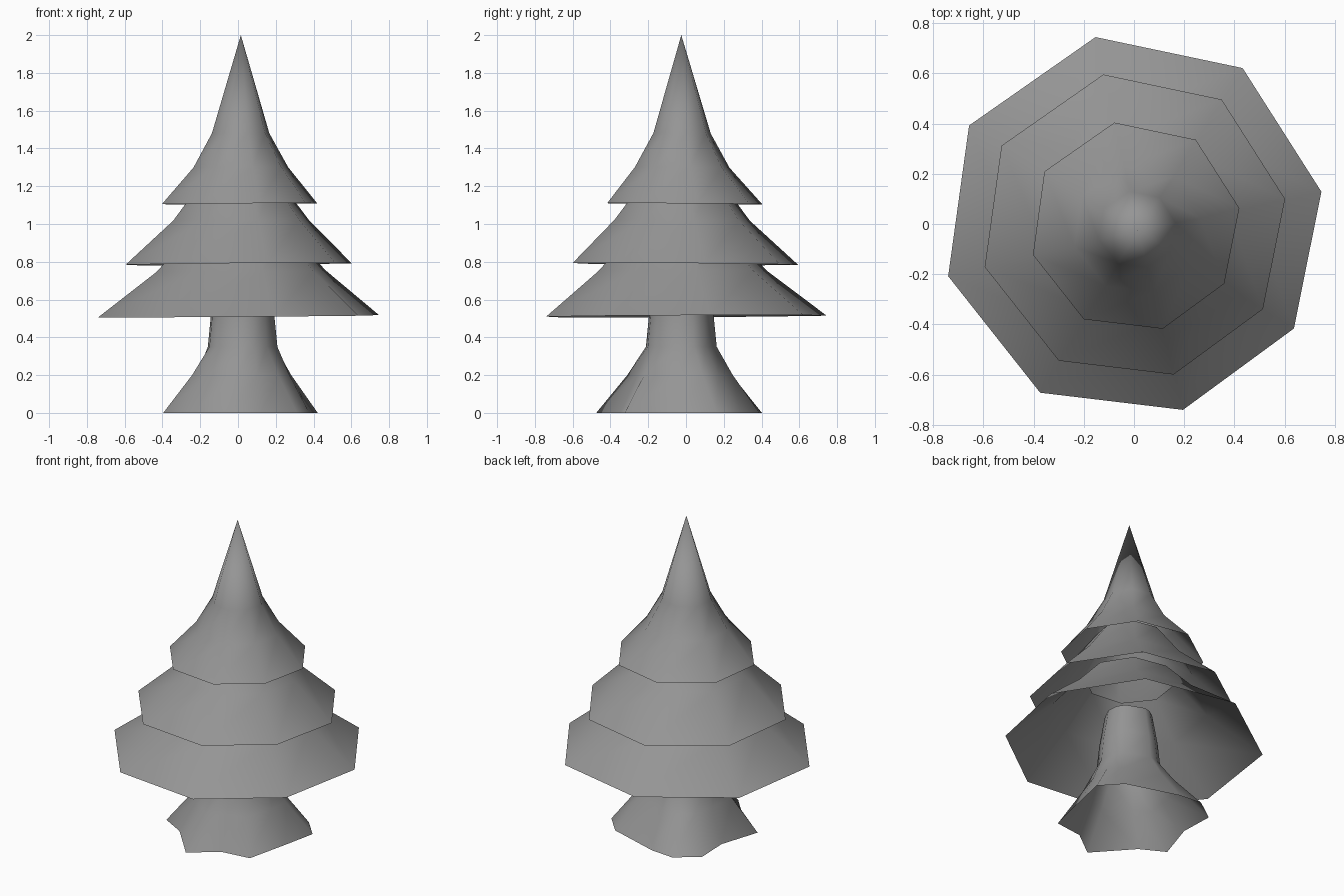
import bpy, bmesh, math

if "Cube" in bpy.data.objects:
    bpy.data.objects.remove(bpy.data.objects["Cube"])

# Matte mid-dark grey shared by every part
grey = bpy.data.materials.new("dark_grey")
grey.diffuse_color = (0.3, 0.3, 0.3, 1)
grey.use_nodes = True
grey.node_tree.nodes["Principled BSDF"].inputs["Base Color"].default_value = grey.diffuse_color


def loft(name, rings, tip=None):
    """Skin a stack of equal-length rings, optionally closed by a tip point."""
    bm = bmesh.new()
    loops = [[bm.verts.new(p) for p in ring] for ring in rings]
    n = len(loops[0])
    for a, b in zip(loops, loops[1:]):
        for i in range(n):
            j = (i + 1) % n
            bm.faces.new((a[i], a[j], b[j], b[i]))
    if tip:
        t = bm.verts.new(tip)
        for i in range(n):
            bm.faces.new((loops[-1][i], loops[-1][(i + 1) % n], t))
    for f in bm.faces:
        f.smooth = True
    mesh = bpy.data.meshes.new(name)
    bm.to_mesh(mesh)
    bm.free()
    mesh.materials.append(grey)
    obj = bpy.data.objects.new(name, mesh)
    bpy.context.collection.objects.link(obj)
    return obj


# Foliage tiers: open eight-sided skirts, each very slightly tilted
CORNERS = [10, 55, 101.2, 148.7, 195.5, 241.1, 285.2, 327.3]
STEM = (0.012, -0.022)


def tier(name, rim_centre, profile, tilt, tip=None):
    rings = []
    for i, (r, z) in enumerate(profile):
        cx, cy = rim_centre if i == 0 else STEM
        ring = []
        for deg in CORNERS:
            a = math.radians(deg)
            x, y = r * math.cos(a), r * math.sin(a)
            ring.append((cx + x, cy + y, z + tilt[0] * x + tilt[1] * y))
        rings.append(ring)
    return loft(name, rings, tip)


tier("lower_foliage", (-0.005, -0.004),
     [(0.763, 0.512), (0.46, 0.75), (0.27, 0.95)], (0.007, 0.005))
tier("middle_foliage", (-0.003, -0.007),
     [(0.614, 0.788), (0.368, 1.02), (0.20, 1.24)], (0.008, -0.008))
tier("top_foliage", (0.004, -0.01),
     [(0.422, 1.107), (0.257, 1.30), (0.156, 1.48)], (0.006, -0.006),
     tip=(0.015, -0.025, 2.0))

# Trunk: uneven root flare (angle, radius) blending into a round stem
flare = [(-157, 0.43), (-134, 0.35), (-95, 0.477), (-70, 0.37), (-46, 0.45), (-7, 0.38),
         (21, 0.452), (43, 0.42), (94, 0.39), (114, 0.44), (137, 0.44), (165, 0.325)]
TX, TY = 0.022, -0.025
trunk_rings = []
for z, stem, blend in [(0, 0.19, 1.0), (0.2, 0.19, 0.37), (0.35, 0.188, 0.0),
                       (0.51, 0.172, 0.0), (0.70, 0.14, 0.0)]:
    ring = []
    for deg, r in flare:
        a = math.radians(deg)
        c, s = math.cos(a), math.sin(a)
        ring.append(((TX + stem * c) * (1 - blend) + r * c * blend,
                     (TY + stem * s) * (1 - blend) + r * s * blend, z))
    trunk_rings.append(ring)
loft("trunk", trunk_rings)
